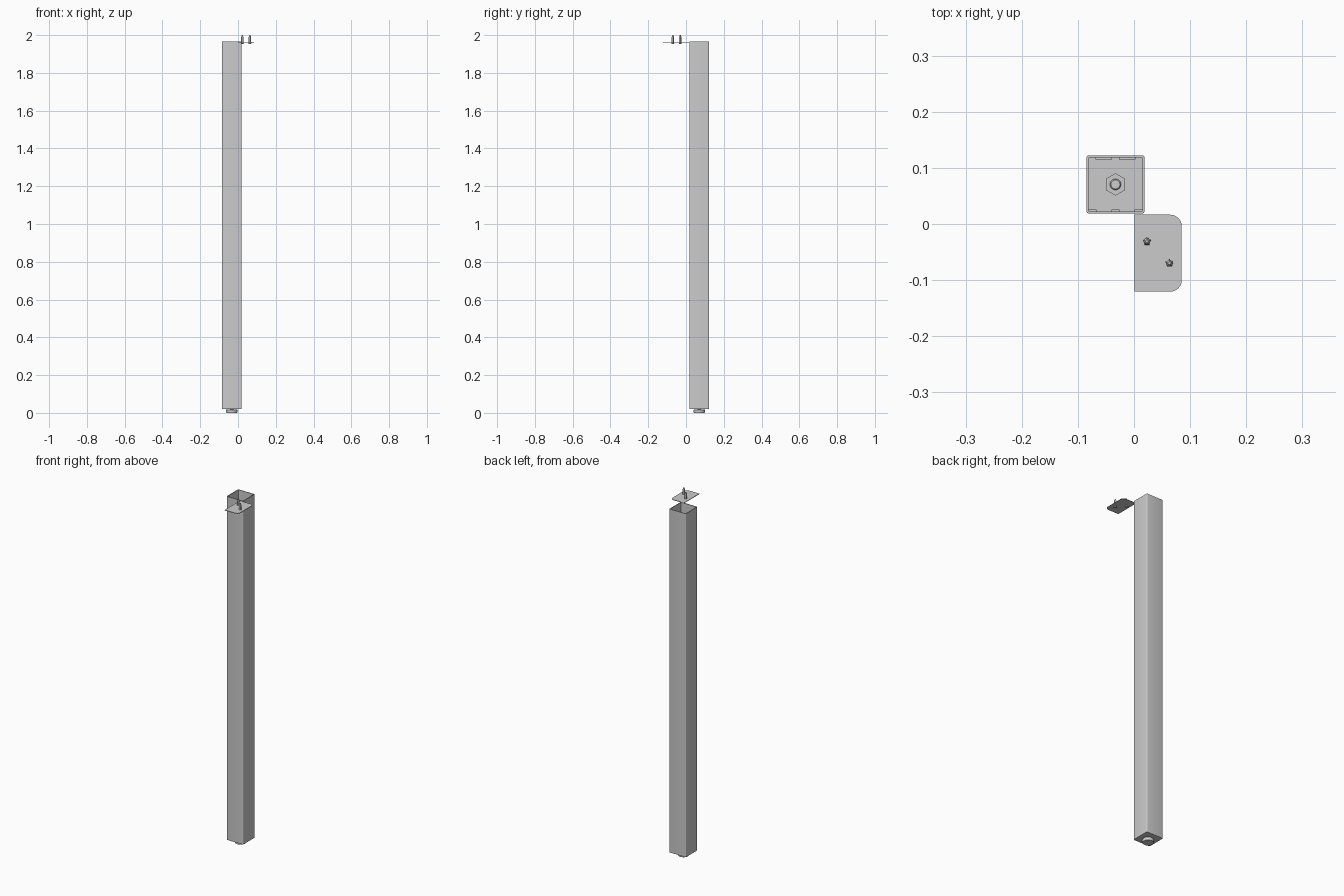
import bpy, bmesh
from math import sin, cos, pi

if "Cube" in bpy.data.objects:
    bpy.data.objects.remove(bpy.data.objects["Cube"])

CX, CY = -0.033, 0.0705   # post centre


def rounded(x0, x1, y0, y1, radii, n=4):
    """Counter-clockwise rectangle; radii for corners BL, BR, TR, TL."""
    pts = []
    corners = [(x0, y0, 1, 1), (x1, y0, -1, 1), (x1, y1, -1, -1), (x0, y1, 1, -1)]
    for i, ((x, y, sx, sy), r) in enumerate(zip(corners, radii)):
        if r == 0:
            pts.append((x, y))
            continue
        for k in range(n + 1):
            a = pi + i * pi / 2 + k * pi / 2 / n
            pts.append((x + sx * r + r * cos(a), y + sy * r + r * sin(a)))
    return pts


def square(half, r):
    return rounded(CX - half, CX + half, CY - half, CY + half, [r] * 4)


def ngon(x, y, r, n):
    return [(x + r * cos(pi / 2 + 2 * pi * i / n), y + r * sin(pi / 2 + 2 * pi * i / n))
            for i in range(n)]


def loft(name, sections, ring=False, smooth=False):
    """Skin stacked (outline, z) sections; capped, or closed on itself if ring."""
    bm = bmesh.new()
    loops = [[bm.verts.new((x, y, z)) for x, y in pts] for pts, z in sections]
    pairs = list(zip(loops, loops[1:]))
    if ring:
        pairs.append((loops[-1], loops[0]))
    else:
        bm.faces.new(loops[0][::-1])
        bm.faces.new(loops[-1])
    for a, b in pairs:
        n = len(a)
        for i in range(n):
            j = (i + 1) % n
            bm.faces.new((a[i], a[j], b[j], b[i]))
    bmesh.ops.recalc_face_normals(bm, faces=bm.faces)
    me = bpy.data.meshes.new(name)
    bm.to_mesh(me)
    bm.free()
    ob = bpy.data.objects.new(name, me)
    bpy.context.collection.objects.link(ob)
    if smooth:
        bpy.ops.object.select_all(action='DESELECT')
        ob.select_set(True)
        bpy.context.view_layer.objects.active = ob
        bpy.ops.object.shade_smooth_by_angle()
    return ob


# Hollow square post, open at the top
outer, inner = square(0.052, 0.005), square(0.048, 0.002)
loft("post_tube", [(outer, 0.021), (outer, 1.965), (inner, 1.965), (inner, 0.021)],
     ring=True, smooth=True)

# Plug closing the bottom of the post, with gripping fins on its inner sides
plug = square(0.048, 0.002)
loft("end_plug", [(plug, 0.021), (plug, 0.026)])
for side, xs in ((-1, (-0.041, 0, 0.041)), (1, (-0.021, 0.021))):
    w = 0.007 if side < 0 else 0.0145
    for i, dx in enumerate(xs):
        y = CY + side * 0.0462
        fin = rounded(CX + dx - w, CX + dx + w, y - 0.0018, y + 0.0018, [0] * 4)
        loft(f"plug_fin_{'front' if side < 0 else 'back'}_{i}", [(fin, 0.026), (fin, 0.05)])

# Adjustable foot: disc, threaded rod and hex nut
loft("foot_disc", [(ngon(CX, CY, r, 24), z) for r, z in
                   ((0.028, 0), (0.03, 0.003), (0.03, 0.016), (0.028, 0.018))], smooth=True)
loft("foot_rod", [(ngon(CX, CY, r, 16), z) for r, z in
                  ((0.01, 0.017), (0.01, 0.046), (0.008, 0.048))], smooth=True)
nut = ngon(CX, CY, 0.02, 6)
loft("foot_nut", [(nut, 0.026), (nut, 0.038)])

# Mounting plate with two rounded corners
plate = rounded(0.001, 0.085, -0.1205, 0.0165, [0, 0.02, 0.02, 0], n=6)
loft("mounting_plate", [(plate, 1.9605), (plate, 1.9635)], smooth=True)

# Five-sided screws through the plate, points upward
for i, (x, y) in enumerate(((0.023, -0.031), (0.063, -0.07))):
    loft(f"screw_{i}", [(ngon(x, y, r, 5), z) for r, z in
                        ((0.006, 1.953), (0.0085, 1.956), (0.0075, 1.9605),
                         (0.007, 1.988), (0.003, 2.0))])
